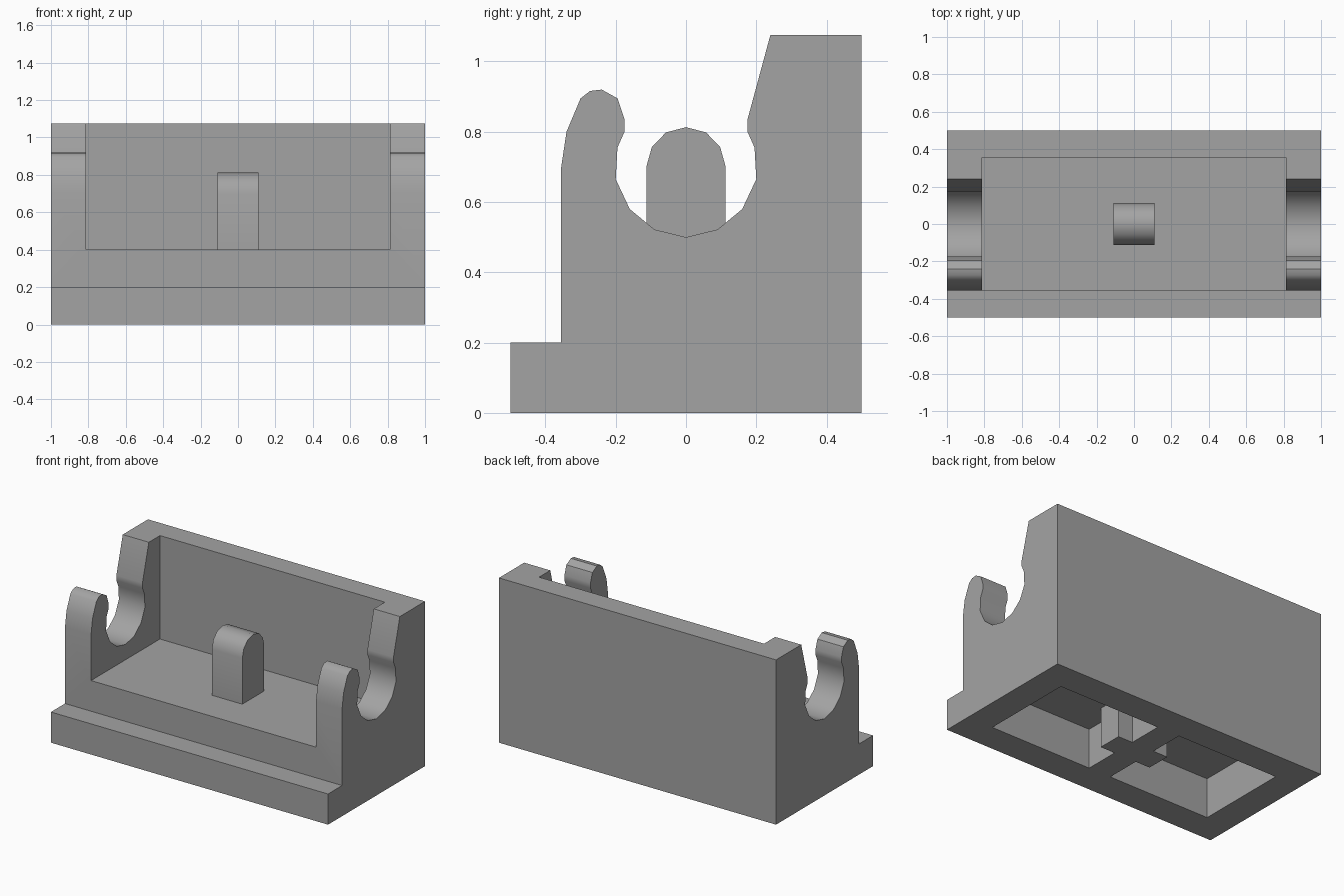
import bpy, bmesh, math
from mathutils import Vector

cube = bpy.data.objects.get("Cube")
if cube:
    bpy.data.objects.remove(cube, do_unlink=True)

grey = bpy.data.materials.new("mid_grey")
grey.use_nodes = True
grey.diffuse_color = (0.37, 0.37, 0.37, 1)
grey.node_tree.nodes["Principled BSDF"].inputs["Base Color"].default_value = (0.37, 0.37, 0.37, 1)


def prism(name, points, direction):
    """Closed prism from a 3D polygon swept along a direction."""
    bm = bmesh.new()
    base = bm.faces.new([bm.verts.new(p) for p in points])
    swept = bmesh.ops.extrude_face_region(bm, geom=[base])["geom"]
    bmesh.ops.translate(bm, vec=Vector(direction),
                        verts=[v for v in swept if isinstance(v, bmesh.types.BMVert)])
    bmesh.ops.recalc_face_normals(bm, faces=bm.faces)
    mesh = bpy.data.meshes.new(name)
    bm.to_mesh(mesh)
    bm.free()
    mesh.materials.append(grey)
    obj = bpy.data.objects.new(name, mesh)
    bpy.context.collection.objects.link(obj)
    return obj


def side_prism(name, profile, half_width):
    """Sweep a (y, z) profile across x, centred."""
    return prism(name, [(-half_width, y, z) for y, z in profile], (2 * half_width, 0, 0))


def activate(obj):
    bpy.ops.object.select_all(action='DESELECT')
    obj.select_set(True)
    bpy.context.view_layer.objects.active = obj


def cut(obj, cutter):
    cutter.hide_render = True
    mod = obj.modifiers.new("cut", 'BOOLEAN')
    mod.operation = 'DIFFERENCE'
    mod.solver = 'EXACT'
    mod.object = cutter
    activate(obj)
    bpy.ops.object.modifier_apply(modifier=mod.name)
    bpy.data.objects.remove(cutter, do_unlink=True)


def smooth(obj):
    activate(obj)
    bpy.ops.object.shade_smooth_by_angle(angle=math.radians(35))


# Body: stepped front, rounded finger, open clip socket, tall back
socket = [(0.175, 0.835), (0.175, 0.80), (0.195, 0.755), (0.2, 0.665), (0.16, 0.58), (0.09, 0.522)]
finger = [(-0.355, 0.7), (-0.34, 0.8), (-0.3, 0.895), (-0.273, 0.916), (-0.24, 0.92), (-0.195, 0.895)]
profile = [(-0.5, 0), (-0.5, 0.2), (-0.355, 0.2)] + finger
profile += [(-y, z) for y, z in socket] + [(0, 0.5)] + socket[::-1]
profile += [(0.24, 1.075), (0.5, 1.075), (0.5, 0)]
body = side_prism("hinge_base", profile, 1.0)

# Open bay between the two side clips
cut(body, side_prism("bay_cutter", [(-0.7, 0.4), (0.355, 0.4), (0.355, 1.3), (-0.7, 1.3)], 0.812))

# Underside pockets, leaving a central rib with a short cross bar
half = [(0.815, 0.31), (0.08, 0.31), (0.08, 0.08), (0.185, 0.08)]
outline = half + [(x, -y) for x, y in reversed(half)]
for side in (-1, 1):
    cut(body, prism("pocket_cutter", [(side * x, y, -0.1) for x, y in outline], (0, 0, 0.36)))
smooth(body)

# Round-topped post in the middle of the bay
arch = [(0.113, 0.7), (0.097, 0.757), (0.057, 0.798)]
post = side_prism("centre_post", [(0.113, 0.38)] + arch + [(0, 0.813)]
                  + [(-y, z) for y, z in reversed(arch)] + [(-0.113, 0.38)], 0.11)
smooth(post)
